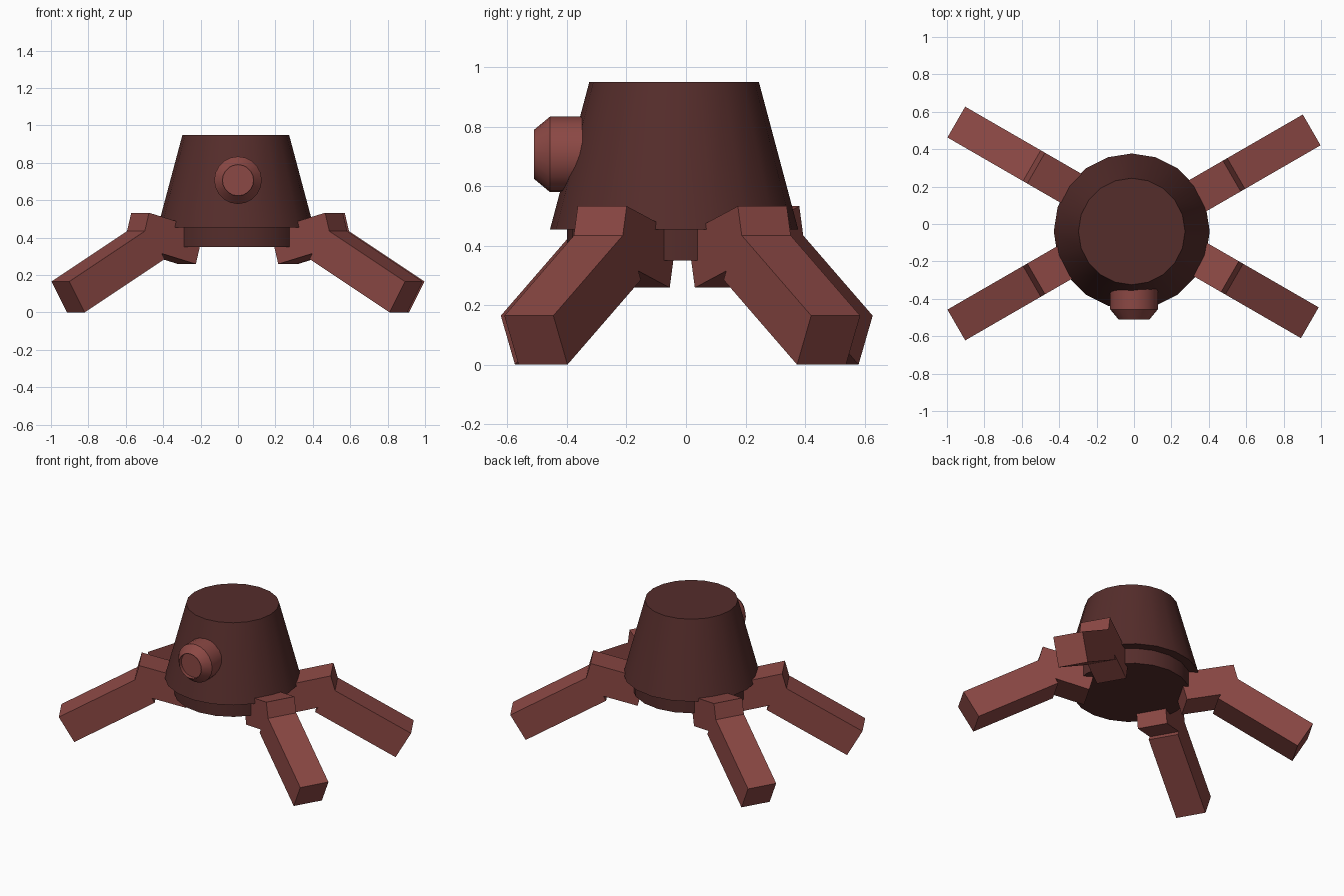
import bpy, bmesh, math
from mathutils import Matrix, Vector

if "Cube" in bpy.data.objects:
    bpy.data.objects.remove(bpy.data.objects["Cube"])


def material(name, rgb):
    m = bpy.data.materials.new(name)
    m.diffuse_color = (*rgb, 1)
    m.use_nodes = True
    m.node_tree.nodes["Principled BSDF"].inputs["Base Color"].default_value = m.diffuse_color
    return m


DARK = material("dark_maroon", (0.091, 0.026, 0.024))
LIGHT = material("maroon", (0.26, 0.065, 0.058))


def finish(name, bm, mat, smooth=False):
    bmesh.ops.recalc_face_normals(bm, faces=bm.faces)
    me = bpy.data.meshes.new(name)
    bm.to_mesh(me)
    bm.free()
    me.materials.append(mat)
    ob = bpy.data.objects.new(name, me)
    bpy.context.collection.objects.link(ob)
    if smooth:
        bpy.ops.object.select_all(action='DESELECT')
        ob.select_set(True)
        bpy.context.view_layer.objects.active = ob
        bpy.ops.object.shade_smooth_by_angle(angle=math.radians(30))
    return ob


def lathe(name, profile, matrix, mat, sides=20):
    """Solid of revolution from (radius, height) rings, capped at both ends."""
    bm = bmesh.new()
    rings = []
    for r, z in profile:
        rings.append([bm.verts.new(matrix @ Vector((
            r * math.cos(2 * math.pi * i / sides),
            r * math.sin(2 * math.pi * i / sides), z))) for i in range(sides)])
    for a, b in zip(rings, rings[1:]):
        for i in range(sides):
            j = (i + 1) % sides
            bm.faces.new((a[i], a[j], b[j], b[i]))
    bm.faces.new(rings[0])
    bm.faces.new(rings[-1])
    return finish(name, bm, mat, True)


def beam(name, top_outer, length, tilt, frame):
    """Square beam running inward from its outer top edge, at the given slope."""
    w = 0.19
    along = Vector((-math.cos(tilt), 0, math.sin(tilt)))
    down = Vector((-math.sin(tilt), 0, -math.cos(tilt)))
    start = Vector((top_outer[0], -w / 2, top_outer[1]))
    bm = bmesh.new()
    base = [bm.verts.new(frame @ (start + down * k)) for k in (0, w)]
    base += [bm.verts.new(frame @ (start + down * k + along * length)) for k in (w, 0)]
    face = bm.faces.new(base)
    ext = bmesh.ops.extrude_face_region(bm, geom=[face], use_keep_orig=True)
    side = frame.to_3x3() @ Vector((0, w, 0))
    bmesh.ops.translate(bm, vec=side,
                        verts=[v for v in ext["geom"] if isinstance(v, bmesh.types.BMVert)])
    return finish(name, bm, LIGHT)


# Tapered body and the narrower ring under it
centre = Matrix.Translation((-0.012, -0.04, 0))
lathe("body", [(0.36, 0.35), (0.36, 0.455), (0.417, 0.455), (0.285, 0.95)], centre, DARK)

# Round eye with a chamfered rim on the front
eye = Matrix.Translation((0, 0, 0.707)) @ Matrix.Rotation(math.pi / 2, 4, 'X')
lathe("eye", [(0.127, 0.28), (0.127, 0.457), (0.083, 0.51), (0.083, 0.485)], eye, LIGHT)

# Four bent legs, each placed by the middle of its top foot edge
legs = {
    "back_right": (0.95, 0.503, 30),
    "front_right": (0.94, -0.528, -30),
    "back_left": (-0.95, 0.545, 150),
    "front_left": (-0.95, -0.54, 210),
}
for name, (x, y, angle) in legs.items():
    frame = Matrix.Translation((x, y, 0)) @ Matrix.Rotation(math.radians(angle), 4, 'Z')
    beam(name + "_lower_leg", (0, 0.165), 0.57, math.radians(30), frame)
    beam(name + "_upper_leg", (-0.493, 0.533), 0.35, math.radians(-15), frame)
